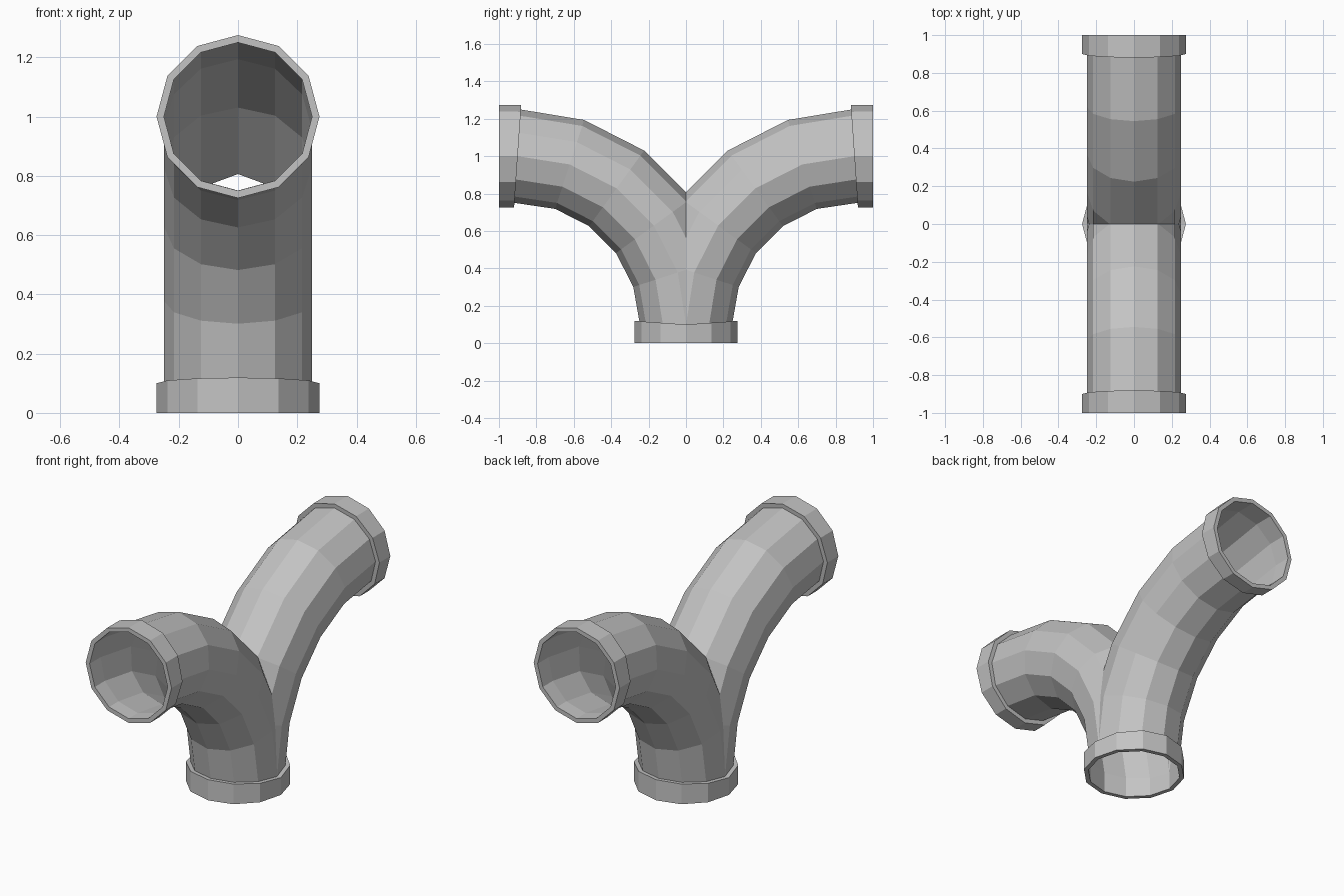
import bpy
import bmesh
from math import sin, cos, pi, radians
from mathutils import Vector

SIDES = 12
BEND = 0.9        # radius of the bend's centre line
NECK = 0.1        # length of each collar
PIPE_R = 0.25
COLLAR_R = 0.275
TILT = 4          # lean of the collar's inner edge, degrees

cube = bpy.data.objects.get("Cube")
if cube:
    bpy.data.objects.remove(cube, do_unlink=True)

grey = bpy.data.materials.new("pipe_grey")
grey.use_nodes = True
colour = (0.55, 0.55, 0.55, 1)
grey.diffuse_color = colour
grey.node_tree.nodes["Principled BSDF"].inputs["Base Color"].default_value = colour


def path_point(angle):
    """Point on the centre line, from 0 degrees (foot) to 90 (mouth)."""
    t = radians(angle)
    return Vector((0, BEND - BEND * cos(t), NECK + BEND * sin(t)))


def ring(bm, centre, angle, radius):
    """Twelve-sided ring square to the path direction at the angle."""
    t = radians(angle)
    inward = Vector((0, cos(t), -sin(t)))
    side = Vector((1, 0, 0))
    verts = []
    for i in range(SIDES):
        a = 2 * pi * i / SIDES
        verts.append(bm.verts.new(centre + radius * (cos(a) * side + sin(a) * inward)))
    return verts


def bridge(bm, first, second):
    for i in range(SIDES):
        j = (i + 1) % SIDES
        bm.faces.new((first[i], first[j], second[j], second[i]))


def finish(name, bm, cut=False):
    """Trim at the middle plane and mirror to the other side."""
    if cut:
        bmesh.ops.bisect_plane(bm, geom=bm.verts[:] + bm.edges[:] + bm.faces[:],
                               dist=0.0001, plane_co=(0, 0, 0),
                               plane_no=(0, 1, 0), clear_inner=True)
    mesh = bpy.data.meshes.new(name)
    bm.to_mesh(mesh)
    bm.free()
    mesh.materials.append(grey)
    obj = bpy.data.objects.new(name, mesh)
    bpy.context.collection.objects.link(obj)
    mirror = obj.modifiers.new("mirror", 'MIRROR')
    mirror.use_axis = (False, True, False)
    mirror.merge_threshold = 0.001


def collar(name, root, root_angle, end, end_angle, cut):
    """Thick open sleeve with a leaning inner edge and a square outer edge."""
    bm = bmesh.new()
    loops = [ring(bm, root, root_angle, PIPE_R), ring(bm, root, root_angle, COLLAR_R),
             ring(bm, end, end_angle, COLLAR_R), ring(bm, end, end_angle, PIPE_R)]
    for k in range(4):
        bridge(bm, loops[k], loops[(k + 1) % 4])
    bmesh.ops.recalc_face_normals(bm, faces=bm.faces[:])
    finish(name, bm, cut)


# Curved branches, joined at the crotch
bm = bmesh.new()
angles = [0, 18, 36, 54, 72, 90]
rings = []
for angle in angles:
    lean = TILT if angle in (0, 90) else 0
    rings.append(ring(bm, path_point(angle), angle - lean, PIPE_R))
for low, high in zip(rings, rings[1:]):
    bridge(bm, low, high)
finish("branch_pipes", bm, cut=True)

# Collars at the two mouths and at the foot
mouth = path_point(90)
collar("mouth_collars", mouth, 90 - TILT, mouth + Vector((0, NECK, 0)), 90, False)
collar("foot_collar", path_point(0), -TILT, Vector((0, 0, 0)), 0, True)
